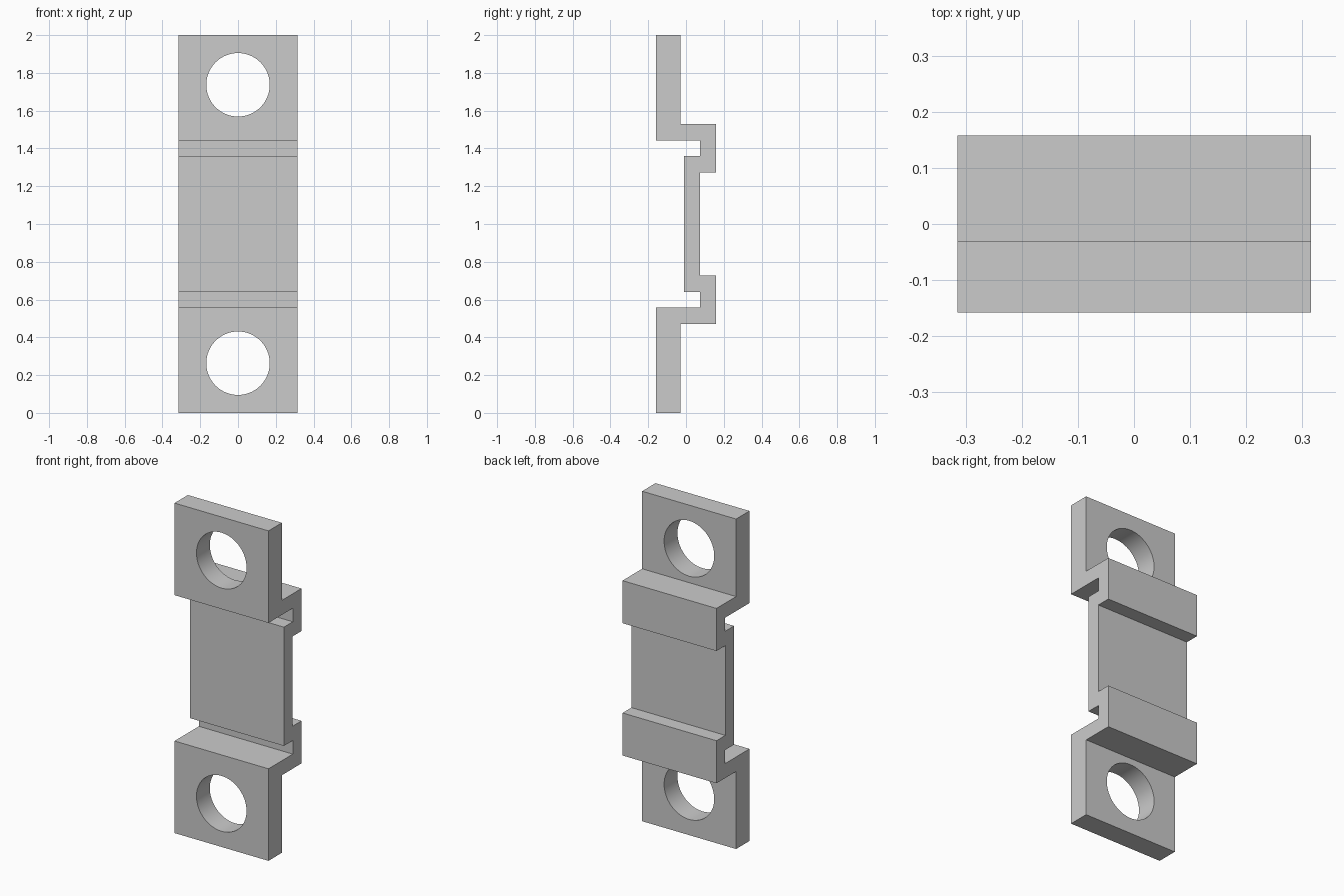
import bpy, bmesh, math

cube = bpy.data.objects.get("Cube")
if cube:
    bpy.data.objects.remove(cube, do_unlink=True)

HALF_WIDTH = 0.315
MID = 1.0
HOLE_Z, HOLE_R = 0.737, 0.168     # hole offset from the middle height, radius

grey = bpy.data.materials.new("light_grey")
grey.use_nodes = True
colour = (0.6, 0.6, 0.6, 1)
grey.diffuse_color = colour
grey.node_tree.nodes["Principled BSDF"].inputs["Base Color"].default_value = colour

# Upper half of the side profile as (y, height above the middle)
front = [(-0.01, 0.36), (0.075, 0.36), (0.075, 0.442), (-0.158, 0.442), (-0.158, 1.0)]
back = [(-0.03, 1.0), (-0.03, 0.53), (0.158, 0.53), (0.158, 0.272), (0.073, 0.272)]
upper = front + back
profile = upper + [(y, -h) for y, h in reversed(upper)]

# Stepped bracket strip, extruded across its width
bm = bmesh.new()
face = bm.faces.new([bm.verts.new((-HALF_WIDTH, y, MID + h)) for y, h in profile])
sweep = bmesh.ops.extrude_face_region(bm, geom=[face])
moved = [v for v in sweep["geom"] if isinstance(v, bmesh.types.BMVert)]
bmesh.ops.translate(bm, verts=moved, vec=(2 * HALF_WIDTH, 0, 0))
bmesh.ops.recalc_face_normals(bm, faces=bm.faces)
mesh = bpy.data.meshes.new("stepped_bracket")
bm.to_mesh(mesh)
bm.free()
mesh.materials.append(grey)
bracket = bpy.data.objects.new("stepped_bracket", mesh)
bpy.context.collection.objects.link(bracket)

# Round mounting holes through both end plates
cutters = []
for name, side in (("upper", 1), ("lower", -1)):
    bpy.ops.mesh.primitive_cylinder_add(
        vertices=64, radius=HOLE_R, depth=0.4,
        location=(0, -0.1, MID + side * HOLE_Z), rotation=(math.pi / 2, 0, 0))
    cutter = bpy.context.object
    cutter.name = name + "_hole_cutter"
    cutter.data.materials.append(grey)
    cutter.hide_render = True
    cutters.append(cutter)
    cut = bracket.modifiers.new(name + "_hole", 'BOOLEAN')
    cut.operation = 'DIFFERENCE'
    cut.solver = 'EXACT'
    cut.object = cutter

# Apply the cuts, then smooth the hole walls only
bpy.ops.object.select_all(action='DESELECT')
bpy.context.view_layer.objects.active = bracket
bracket.select_set(True)
for name in [m.name for m in bracket.modifiers]:
    bpy.ops.object.modifier_apply(modifier=name)
for cutter in cutters:
    bpy.data.objects.remove(cutter, do_unlink=True)
bpy.ops.object.shade_smooth_by_angle(angle=math.radians(30))
